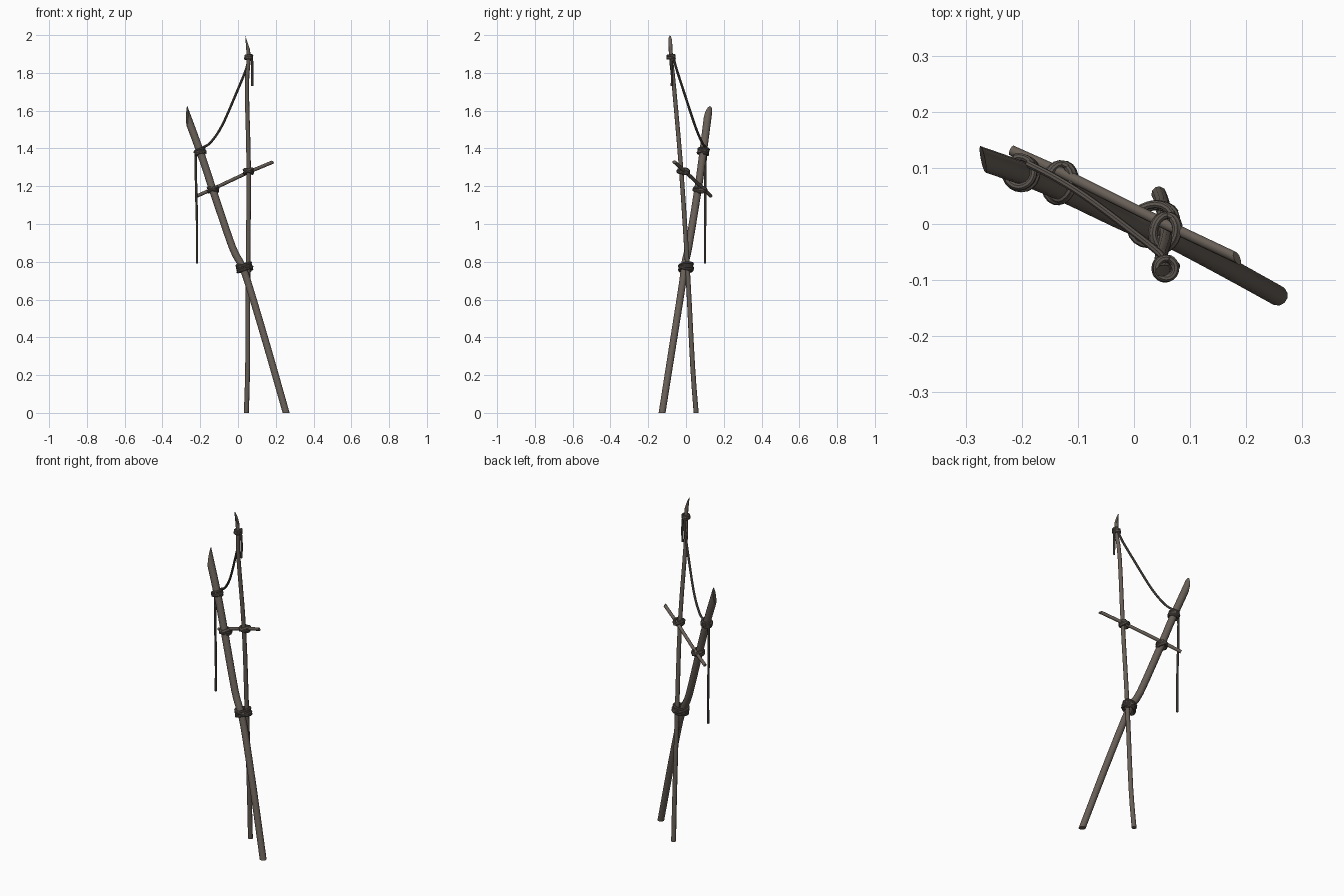
import bpy, bmesh, math
from mathutils import Vector, Matrix

if "Cube" in bpy.data.objects:
    bpy.data.objects.remove(bpy.data.objects["Cube"])


def material(name, rgb):
    m = bpy.data.materials.new(name)
    m.diffuse_color = (*rgb, 1)
    m.use_nodes = True
    m.node_tree.nodes["Principled BSDF"].inputs["Base Color"].default_value = m.diffuse_color
    return m


WOOD = material("weathered wood", (0.135, 0.112, 0.093))
ROPE = material("old rope", (0.112, 0.095, 0.082))


def catmull(pts, steps):
    """Smooth a short list of path points."""
    p = [Vector(q) for q in pts]
    p = [p[0] * 2 - p[1]] + p + [p[-1] * 2 - p[-2]]
    out = []
    for i in range(1, len(p) - 2):
        a, b, c, d = p[i - 1:i + 3]
        for k in range(steps):
            t = k / steps
            out.append(0.5 * (2 * b + (c - a) * t + (2 * a - 5 * b + 4 * c - d) * t * t
                              + (3 * b - a - 3 * c + d) * t ** 3))
    return out + [p[-2]]


def tube(name, path, r0, r1, mat, sides=12, cuts=()):
    """Tapered tube along a path, with capped ends trimmed by planes."""
    path = [Vector(p) for p in path]
    bm = bmesh.new()
    rings = []
    n = len(path)
    tan0 = (path[1] - path[0]).normalized()
    u = tan0.orthogonal().normalized()
    for i, p in enumerate(path):
        t = (path[min(i + 1, n - 1)] - path[max(i - 1, 0)]).normalized()
        u = (u - t * u.dot(t)).normalized()
        v = t.cross(u)
        r = r0 + (r1 - r0) * i / (n - 1)
        rings.append([bm.verts.new(p + r * (math.cos(a) * u + math.sin(a) * v))
                      for a in (2 * math.pi * k / sides for k in range(sides))])
    for a, b in zip(rings, rings[1:]):
        for k in range(sides):
            j = (k + 1) % sides
            bm.faces.new((a[k], a[j], b[j], b[k]))
    bm.faces.new(rings[0][::-1])
    bm.faces.new(rings[-1])
    for co, no in cuts:
        g = bm.verts[:] + bm.edges[:] + bm.faces[:]
        res = bmesh.ops.bisect_plane(bm, geom=g, plane_co=co, plane_no=Vector(no).normalized(),
                                     clear_outer=True)
        edges = [e for e in res["geom_cut"] if isinstance(e, bmesh.types.BMEdge)]
        bmesh.ops.holes_fill(bm, edges=edges, sides=0)
    bmesh.ops.recalc_face_normals(bm, faces=bm.faces[:])
    me = bpy.data.meshes.new(name)
    bm.to_mesh(me)
    bm.free()
    me.materials.append(mat)
    ob = bpy.data.objects.new(name, me)
    bpy.context.collection.objects.link(ob)
    bpy.ops.object.select_all(action='DESELECT')
    ob.select_set(True)
    bpy.context.view_layer.objects.active = ob
    bpy.ops.object.shade_smooth_by_angle(angle=math.radians(40))
    return ob


def lashing(name, centre, axis, rx, ry, height, turns, r=0.0065, yaw=0.0):
    """Rope coil wound round an axis, with an oval section turned by yaw."""
    rot = Vector((0, 0, 1)).rotation_difference(Vector(axis)).to_matrix() @ Matrix.Rotation(yaw, 3, 'Z')
    n = int(turns * 20)
    pts = []
    for i in range(n + 1):
        a = 2 * math.pi * turns * i / n
        w = 1 + 0.06 * math.sin(a * 0.37)
        pts.append(Vector(centre) + rot @ Vector((rx * w * math.cos(a), ry * w * math.sin(a),
                                                  height * (i / n - 0.5))))
    tube(name, pts, r, r, ROPE, 8)


GROUND = ((0, 0, 0), (0, 0, -1))

# Poles
tube("tall_pole", catmull([(0.043, 0.057, -0.04), (0.051, 0.035, 0.25), (0.053, 0.008, 0.77),
                           (0.057, -0.025, 1.28), (0.047, -0.063, 1.72), (0.056, -0.079, 1.88),
                           (0.043, -0.087, 2.05)], 3),
     0.0135, 0.010, WOOD, 10, [GROUND, ((0.037, -0.085, 2.0), (1, 0, 0.35))])
tube("thick_pole", catmull([(0.266, -0.133, -0.04), (0.152, -0.070, 0.36), (0.053, -0.018, 0.69),
                            (0.015, -0.006, 0.79), (-0.031, 0.014, 0.88), (-0.133, 0.063, 1.18),
                            (-0.203, 0.092, 1.39), (-0.318, 0.132, 1.70)], 3),
     0.0185, 0.021, WOOD, 12, [GROUND, ((-0.27, 0.118, 1.57), (-1, -0.29, 0.08))])

# Cross stick behind both poles
tube("cross_stick", [(-0.218, 0.131, 1.148), (-0.13, 0.092, 1.187), (0.057, -0.001, 1.275),
                     (0.22, -0.078, 1.343)], 0.0095, 0.0095, WOOD, 10,
     [((0.187, -0.064, 1.325), (0.8, 0.3, 0.6))])

# Lashings
lashing("pole_crossing_lashing", (0.034, 0.0, 0.77), (-0.3, 0, 1), 0.041, 0.031, 0.036, 3.3, 0.007, 0.5)
lashing("pole_crossing_wrap", (0.034, 0.0, 0.77), (0.25, 0.15, 1), 0.041, 0.033, 0.01, 1.2, 0.007, 0.5)
for label, c, s in (("left", (-0.132, 0.074, 1.183), 1), ("right", (0.056, -0.014, 1.28), 0.9)):
    lashing(label + "_stick_lashing", c, (-0.45, 0.1, 1), 0.026 * s, 0.033 * s, 0.012, 2.2, yaw=-0.3)
    lashing(label + "_stick_wrap", c, (0.4, 0.0, 1), 0.026 * s, 0.033 * s, 0.012, 2.2, yaw=-0.3)
lashing("thick_pole_lashing", (-0.201, 0.091, 1.383), (-0.3, 0.12, 1), 0.026, 0.026, 0.03, 3.3)
lashing("thick_pole_wrap", (-0.201, 0.091, 1.383), (-0.05, -0.2, 1), 0.027, 0.027, 0.005, 1.2)
lashing("tall_pole_lashing", (0.056, -0.079, 1.883), (0.1, 0, 1), 0.017, 0.018, 0.024, 3.2)
lashing("tall_pole_wrap", (0.056, -0.079, 1.883), (-0.35, 0.2, 1), 0.018, 0.018, 0.004, 1.2)

# Sagging rope and hanging ends
tube("sagging_rope", catmull([(0.056, -0.066, 1.88), (0.043, -0.05, 1.82), (-0.010, -0.008, 1.69),
                              (-0.085, 0.048, 1.52), (-0.145, 0.085, 1.432),
                              (-0.19, 0.108, 1.403)], 5), 0.0065, 0.0065, ROPE, 8)
tube("short_rope_end", catmull([(0.066, -0.075, 1.885), (0.075, -0.076, 1.86), (0.076, -0.074, 1.80),
                                (0.076, -0.075, 1.73)], 3), 0.0065, 0.006, ROPE, 8)
tube("long_rope_end", catmull([(-0.205, 0.108, 1.40), (-0.222, 0.104, 1.38), (-0.222, 0.102, 1.20),
                               (-0.217, 0.101, 1.0), (-0.217, 0.101, 0.79)], 3),
     0.007, 0.006, ROPE, 8)
